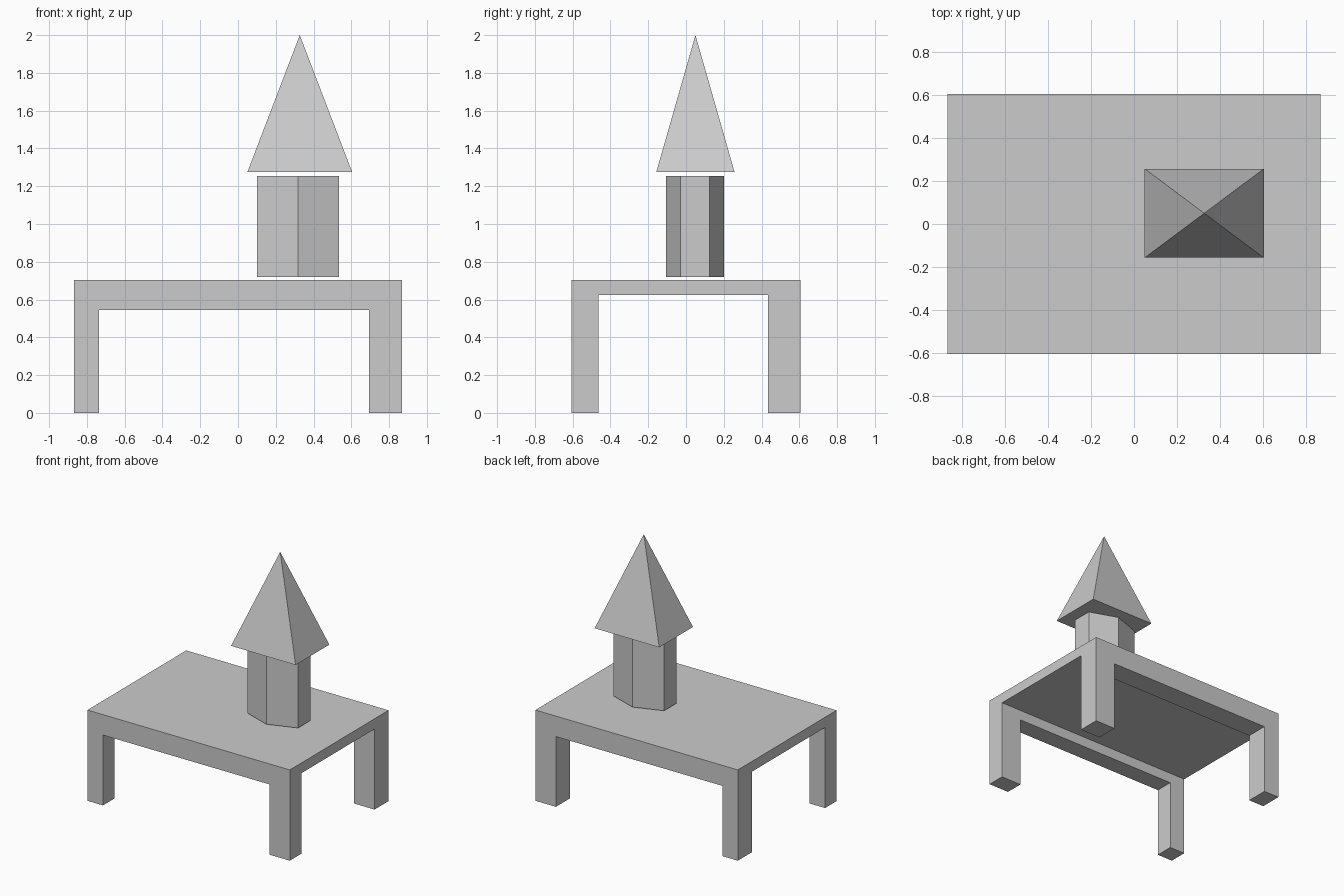
import bpy, bmesh, math
from mathutils import Matrix, Vector

if "Cube" in bpy.data.objects:
    bpy.data.objects.remove(bpy.data.objects["Cube"])


def finish(name, bm):
    mesh = bpy.data.meshes.new(name)
    bm.to_mesh(mesh)
    bm.free()
    obj = bpy.data.objects.new(name, mesh)
    bpy.context.collection.objects.link(obj)
    return obj


def box(name, lo, hi):
    lo, hi = Vector(lo), Vector(hi)
    bm = bmesh.new()
    bmesh.ops.create_cube(bm, size=1)
    bmesh.ops.scale(bm, vec=hi - lo, verts=bm.verts)
    bmesh.ops.translate(bm, vec=(lo + hi) / 2, verts=bm.verts)
    return finish(name, bm)


def prism(name, sides, radii, turn, centre, z0, z1, top):
    """Cone-like solid: regular polygon turned, then stretched to x/y radii."""
    bm = bmesh.new()
    bmesh.ops.create_cone(bm, cap_ends=True, segments=sides,
                          radius1=1, radius2=top, depth=z1 - z0)
    bmesh.ops.rotate(bm, verts=bm.verts, matrix=Matrix.Rotation(turn, 3, 'Z'))
    bmesh.ops.scale(bm, vec=(radii[0], radii[1], 1), verts=bm.verts)
    bmesh.ops.translate(bm, vec=(*centre, (z0 + z1) / 2), verts=bm.verts)
    bmesh.ops.remove_doubles(bm, verts=bm.verts, dist=1e-5)
    return finish(name, bm)


# Table: one block with an opening cut through each direction, leaving four legs
table = box("table", (-0.868, -0.605, 0), (0.868, 0.605, 0.704))
cutters = [
    box("front_opening_cutter", (-0.735, -1, -0.5), (0.693, 1, 0.545)),
    box("side_opening_cutter", (-1.2, -0.464, -0.5), (1.2, 0.433, 0.624)),
]
for cutter in cutters:
    mod = table.modifiers.new(cutter.name, 'BOOLEAN')
    mod.operation = 'DIFFERENCE'
    mod.solver = 'EXACT'
    mod.object = cutter
    cutter.hide_render = True
    cutter.display_type = 'WIRE'

# Six-sided column hovering just above the table
prism("column", 6, (0.251, 0.154), 0, (0.318, 0.048), 0.72, 1.253, 1)

# Four-sided pointed roof
prism("roof", 4, (0.277 * math.sqrt(2), 0.207 * math.sqrt(2)),
      math.radians(45), (0.327, 0.05), 1.276, 2.0, 0)
